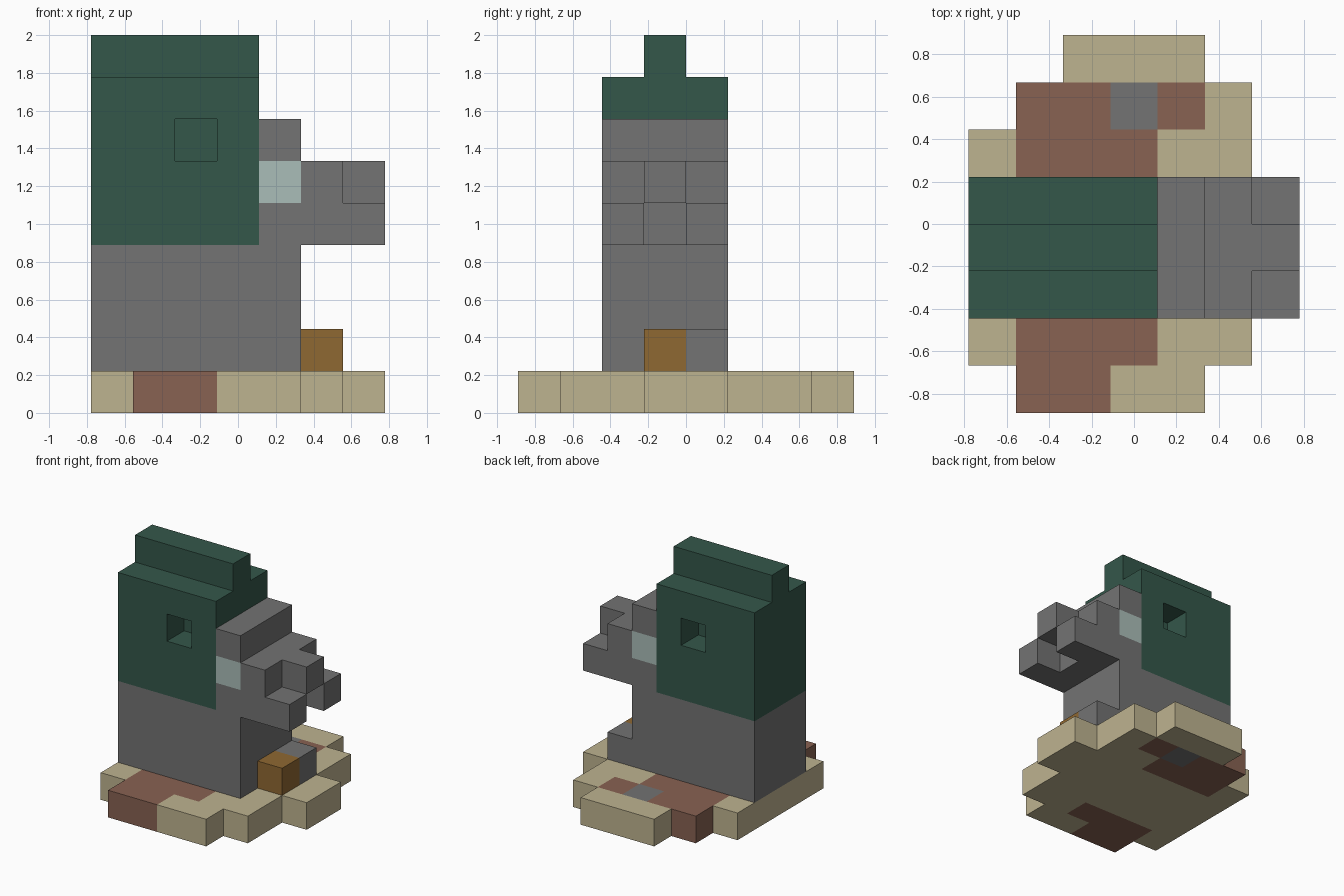
import bpy
import bmesh
import math
from mathutils import Vector

default_cube = bpy.data.objects.get("Cube")
if default_cube:
    bpy.data.objects.remove(default_cube, do_unlink=True)

UNIT = 2 / 9                      # edge of one block
ORIGIN = Vector((3.5, 4, 0))      # grid point that sits on the world origin


def linear(c):
    c /= 255
    return c / 12.92 if c <= 0.04045 else ((c + 0.055) / 1.055) ** 2.4


def make_material(name, *rgb):
    mat = bpy.data.materials.new(name)
    mat.use_nodes = True
    colour = [linear(c) for c in rgb] + [1]
    mat.diffuse_color = colour
    shader = next(n for n in mat.node_tree.nodes if n.type == "BSDF_PRINCIPLED")
    shader.inputs["Base Color"].default_value = colour
    return mat


sand = make_material("sand", 190, 179, 144)
clay = make_material("clay", 136, 98, 82)
grey = make_material("grey", 115, 115, 115)
green = make_material("dark green", 52, 87, 74)
pale = make_material("pale aqua", 170, 189, 184)
gold = make_material("ochre", 143, 104, 50)


def build_part(name, boxes):
    """Fuse boxes of blocks (material, low corner, high corner); None carves."""
    cells = {}
    for mat, low, high in boxes:
        for x in range(low[0], high[0]):
            for y in range(low[1], high[1]):
                for z in range(low[2], high[2]):
                    if mat:
                        cells[x, y, z] = mat
                    else:
                        cells.pop((x, y, z), None)
    mats = list(dict.fromkeys(cells.values()))
    bm = bmesh.new()
    verts = {}

    def vert(point):
        if point not in verts:
            verts[point] = bm.verts.new((Vector(point) - ORIGIN) * UNIT)
        return verts[point]

    # Skin only the exposed block sides
    for cell, mat in cells.items():
        for axis in range(3):
            for side in (0, 1):
                near = list(cell)
                near[axis] += 2 * side - 1
                if tuple(near) in cells:
                    continue
                ring = []
                for b, c in ((0, 0), (1, 0), (1, 1), (0, 1)):
                    p = list(cell)
                    p[axis] += side
                    p[(axis + 1) % 3] += b
                    p[(axis + 2) % 3] += c
                    ring.append(vert(tuple(p)))
                face = bm.faces.new(ring if side else ring[::-1])
                face.material_index = mats.index(mat)
    # Merge flat areas of one colour
    bmesh.ops.dissolve_limit(bm, angle_limit=math.radians(1), verts=bm.verts[:],
                             edges=bm.edges[:], delimit={"MATERIAL"})
    mesh = bpy.data.meshes.new(name)
    bm.to_mesh(mesh)
    bm.free()
    for mat in mats:
        mesh.materials.append(mat)
    obj = bpy.data.objects.new(name, mesh)
    bpy.context.collection.objects.link(obj)
    return obj


# Stepped ground slab: (row, first block, end block)
rows = [(0, 1, 5), (1, 0, 6), (2, 0, 6), (3, 0, 7),
        (4, 0, 7), (5, 0, 6), (6, 1, 6), (7, 2, 5)]
patches = [(clay, 0, 1, 3), (clay, 1, 1, 4), (clay, 5, 1, 4),
           (clay, 6, 1, 5), (grey, 6, 3, 4)]
strips = [(sand, *row) for row in rows] + patches
build_part("ground_slab", [(m, (a, y, 0), (b, y + 1, 1)) for m, y, a, b in strips])

# Torso
build_part("torso", [(grey, (0, 2, 1), (5, 5, 4))])

# Feet
build_part("front_foot", [(gold, (5, 3, 1), (6, 4, 2))])
build_part("back_foot", [(grey, (5, 4, 1), (6, 5, 2))])

# Hood with crest and a recess on each side
build_part("hood", [
    (green, (0, 2, 4), (4, 5, 8)),
    (green, (0, 3, 8), (4, 4, 9)),
    (None, (2, 2, 6), (3, 3, 7)),
    (None, (2, 4, 6), (3, 5, 7)),
])

# Face, eyes and notched snout
build_part("face", [
    (grey, (4, 2, 4), (5, 5, 7)),
    (grey, (5, 2, 4), (6, 5, 6)),
    (pale, (4, 2, 5), (5, 3, 6)),
    (pale, (4, 4, 5), (5, 5, 6)),
    (grey, (6, 2, 4), (7, 3, 5)),
    (grey, (6, 4, 4), (7, 5, 5)),
    (grey, (6, 3, 5), (7, 4, 6)),
])
